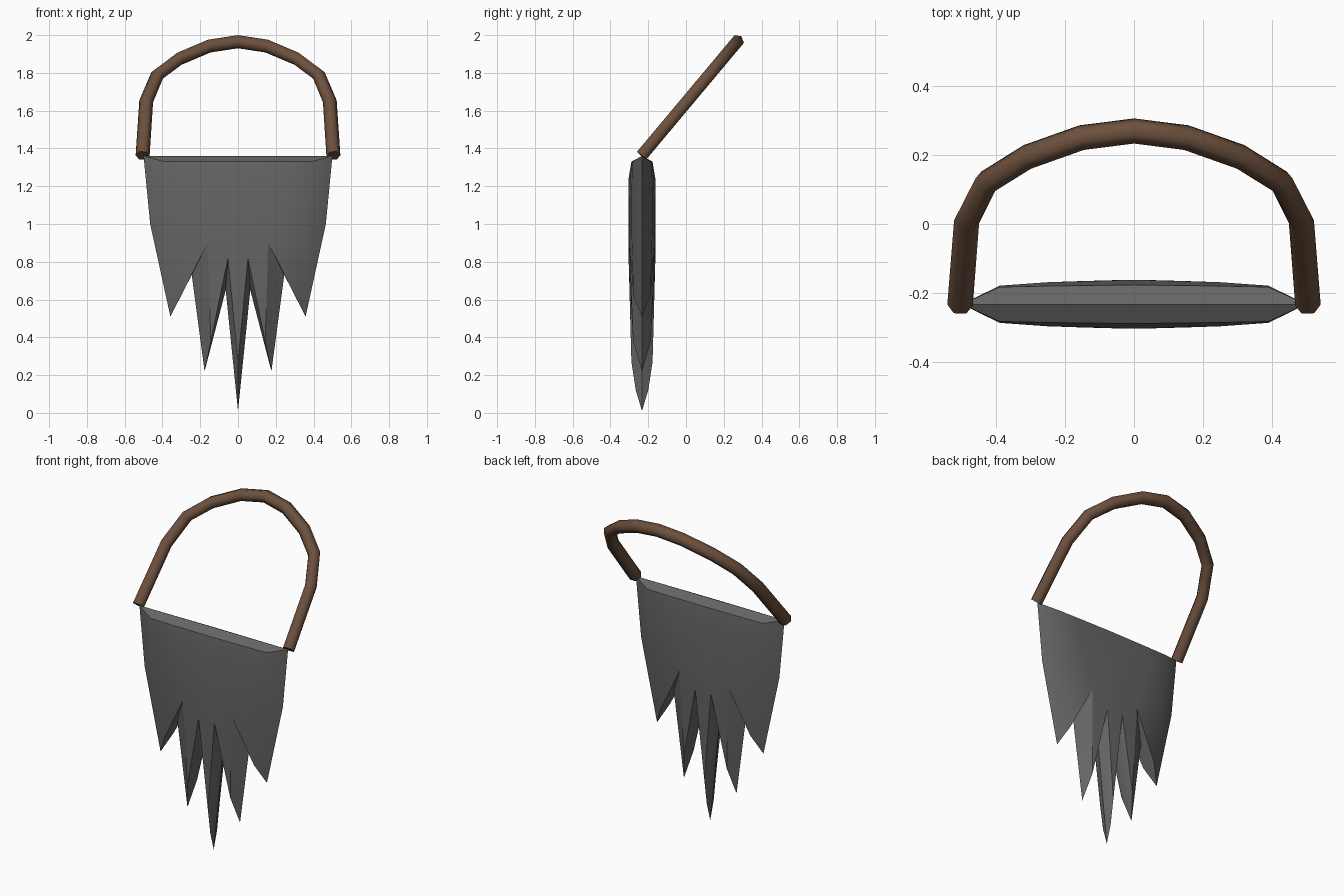
import bpy, bmesh, math
from mathutils import Vector

if "Cube" in bpy.data.objects:
    bpy.data.objects.remove(bpy.data.objects["Cube"])


def finish(name, bm, color, angle):
    bmesh.ops.remove_doubles(bm, verts=bm.verts, dist=0.0005)
    bmesh.ops.recalc_face_normals(bm, faces=bm.faces)
    me = bpy.data.meshes.new(name)
    bm.to_mesh(me)
    bm.free()
    ob = bpy.data.objects.new(name, me)
    bpy.context.collection.objects.link(ob)
    mat = bpy.data.materials.new(name + "_mat")
    mat.diffuse_color = (*color, 1)
    mat.use_nodes = True
    mat.node_tree.nodes["Principled BSDF"].inputs["Base Color"].default_value = mat.diffuse_color
    me.materials.append(mat)
    bpy.ops.object.select_all(action='DESELECT')
    ob.select_set(True)
    bpy.context.view_layer.objects.active = ob
    bpy.ops.object.shade_smooth_by_angle(angle=math.radians(angle))
    return ob


# Jagged blade: one quarter (x, half thickness, z), mirrored in x and y
Y0 = -0.233
P = {
    # outline on the middle plane
    "T0": (0, 0, 1.36), "T1": (.5, 0, 1.36), "S1": (.465, 0, 1.0),
    "tip1": (.358, 0, .51), "N1": (.245, 0, .73), "tip2": (.177, 0, .22),
    "N2": (.065, 0, .65), "tip3": (0, 0, .01),
    # bevelled top edge and bulge below it
    "A0": (0, .056, 1.33), "A1": (.25, .053, 1.33), "A2": (.39, .05, 1.33),
    "B0": (0, .071, 1.24), "B1": (.25, .064, 1.24), "B2": (.39, .054, 1.24),
    "C2": (.36, .056, .98), "C0": (0, .071, .82),
    # notch tops and tooth ridges
    "V1": (.16, .067, .9), "V2": (.053, .07, .82),
    "P1": (.302, .045, .62), "P2": (.144, .047, .38),
    "P3": (0, .056, .27), "Q3": (0, .033, .12),
}
FACES = ("T0 T1 A2 A1 A0,A0 A1 B1 B0,A1 A2 B2 B1,A2 T1 B2,B2 T1 S1 C2,"
         "C2 S1 tip1 P1,B1 B2 C2 V1,C2 P1 V1,B0 B1 V1,B0 V1 V2 C0,"
         "V1 P1 N1,P1 tip1 N1,V1 N1 P2,N1 tip2 P2,V1 P2 V2,V2 P2 N2,"
         "P2 tip2 N2,V2 N2 P3,N2 Q3 P3,N2 tip3 Q3,C0 V2 P3")
bm = bmesh.new()
for sx in (1, -1):
    for sy in (1, -1):
        v = {k: bm.verts.new((x * sx, Y0 + y * sy, z)) for k, (x, y, z) in P.items()}
        for f in FACES.split(","):
            bm.faces.new([v[k] for k in f.split()])
finish("jagged_blade", bm, (.13, .13, .125), 30)

# Handle: hexagonal tube swept along an arch in a backward-leaning plane
half = [(.505, 1.362), (.486, 1.65), (.428, 1.787), (.31, 1.875), (.152, 1.942)]
arch = half + [(0, 1.965)] + [(-x, z) for x, z in reversed(half)]
lean = .505 / .603
path = [Vector((x, -.235 + (z - 1.362) * lean, z)) for x, z in arch]
normal = Vector((0, -1, lean)).cross(Vector((1, 0, 0))).cross(Vector((1, 0, 0)))
normal = Vector((0, -1, lean)).normalized()
bm = bmesh.new()
rings = []
for i, p in enumerate(path):
    a, b = path[max(i - 1, 0)], path[min(i + 1, len(path) - 1)]
    tangent = ((p - a).normalized() + (b - p).normalized()).normalized()
    side = tangent.cross(normal).normalized()
    rings.append([bm.verts.new(p + .037 * (side * math.cos(k * math.pi / 3)
                  + normal * math.sin(k * math.pi / 3))) for k in range(6)])
for r, s in zip(rings, rings[1:]):
    for k in range(6):
        bm.faces.new((r[k], r[(k + 1) % 6], s[(k + 1) % 6], s[k]))
bm.faces.new(rings[0])
bm.faces.new(rings[-1])
finish("handle", bm, (.15, .08, .047), 62)
